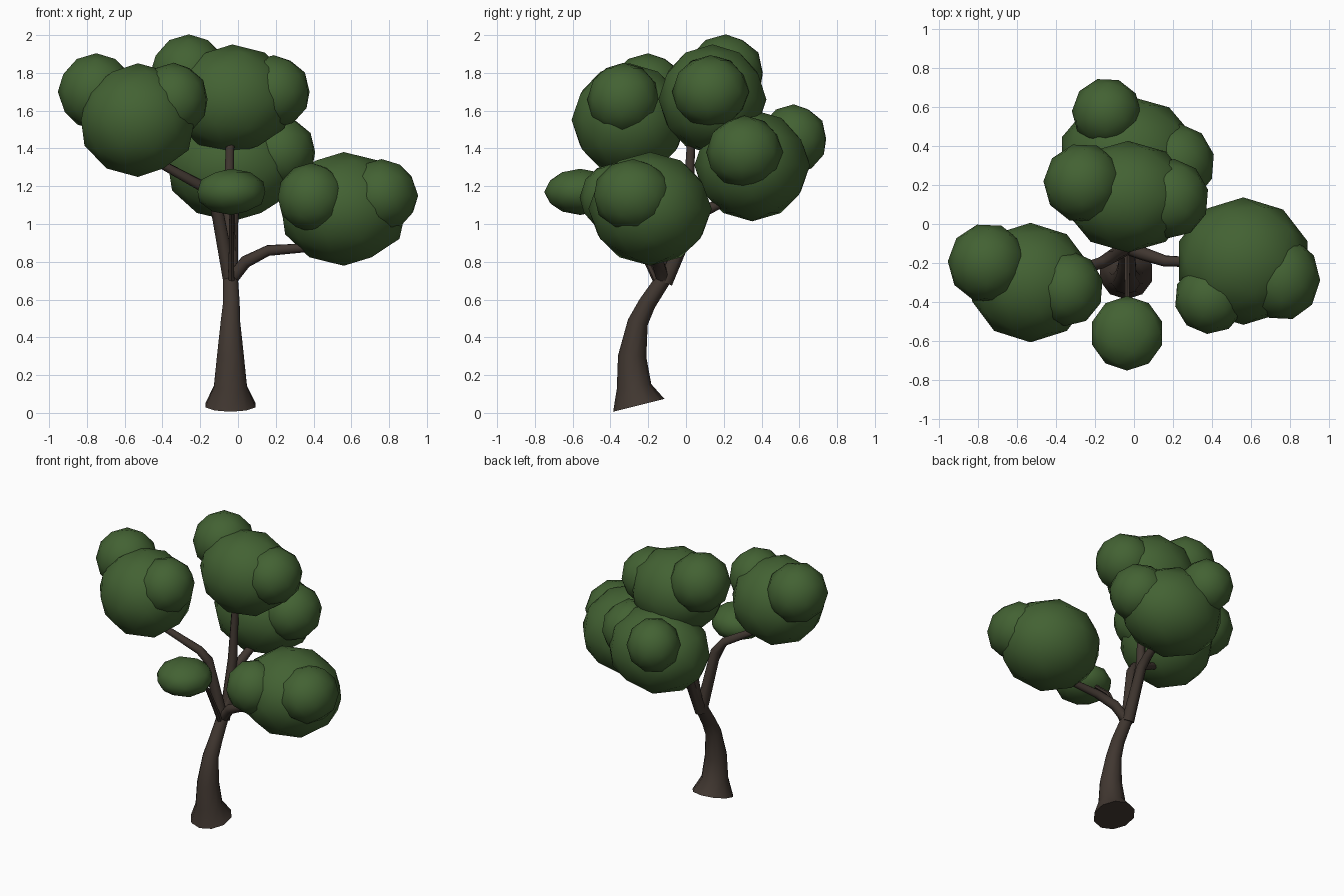
import bpy, bmesh, math
from mathutils import Vector, Matrix

if "Cube" in bpy.data.objects:
    bpy.data.objects.remove(bpy.data.objects["Cube"])


def material(name, rgb):
    m = bpy.data.materials.new(name)
    m.diffuse_color = (*rgb, 1)
    m.use_nodes = True
    m.node_tree.nodes["Principled BSDF"].inputs["Base Color"].default_value = m.diffuse_color
    return m


BARK = material("dark_bark", (0.052, 0.038, 0.030))
LEAF = material("leaf_green", (0.056, 0.122, 0.033))


def finish(bm, name, mat, angle):
    bmesh.ops.recalc_face_normals(bm, faces=bm.faces)
    me = bpy.data.meshes.new(name)
    bm.to_mesh(me)
    bm.free()
    me.materials.append(mat)
    ob = bpy.data.objects.new(name, me)
    bpy.context.collection.objects.link(ob)
    bpy.ops.object.select_all(action='DESELECT')
    ob.select_set(True)
    bpy.context.view_layer.objects.active = ob
    bpy.ops.object.shade_smooth_by_angle(angle=math.radians(angle))


def limb(name, path, sides=8):
    """Tapered tube through (x, y, z, radius) points."""
    bm = bmesh.new()
    pts = [Vector(p[:3]) for p in path]
    rings = []
    for i, p in enumerate(pts):
        a, b = pts[max(i - 1, 0)], pts[min(i + 1, len(pts) - 1)]
        q = Vector((0, 0, 1)).rotation_difference((b - a).normalized())
        ring = []
        for k in range(sides):
            t = 2 * math.pi * (k + 0.5) / sides
            ring.append(bm.verts.new(p + q @ Vector((math.cos(t), math.sin(t), 0)) * path[i][3]))
        rings.append(ring)
    for r, s in zip(rings, rings[1:]):
        for k in range(sides):
            j = (k + 1) % sides
            bm.faces.new((r[k], r[j], s[j], s[k]))
    bm.faces.new(rings[0])
    bm.faces.new(rings[-1])
    finish(bm, name, BARK, 50)


def foliage(name, lobes):
    """Cluster of low-poly balls given as (centre, radii)."""
    bm = bmesh.new()
    for i, (c, r) in enumerate(lobes):
        m = (Matrix.Translation(c) @ Matrix.Diagonal((*r, 1))
             @ Matrix.Rotation(i * 0.9, 4, 'Z'))
        bmesh.ops.create_icosphere(bm, subdivisions=2, radius=1.02, matrix=m)
    finish(bm, name, LEAF, 60)


# Trunk with flared, tilted foot
limb("trunk", [(-0.04, -0.25, 0.04, 0.14), (-0.04, -0.275, 0.14, 0.092),
               (-0.04, -0.285, 0.30, 0.075), (-0.04, -0.255, 0.48, 0.054),
               (-0.035, -0.205, 0.58, 0.046), (-0.04, -0.105, 0.73, 0.040)], 10)

# Branches
limb("right_branch", [(-0.04, -0.12, 0.70, 0.035), (0.04, -0.15, 0.80, 0.034),
                      (0.16, -0.19, 0.86, 0.030), (0.45, -0.20, 0.88, 0.022)])
limb("left_branch", [(-0.04, -0.12, 0.69, 0.040), (-0.12, -0.17, 1.12, 0.034),
                     (-0.17, -0.20, 1.19, 0.030), (-0.45, -0.28, 1.34, 0.022)])
limb("back_branch", [(-0.04, -0.11, 0.69, 0.042), (-0.03, 0.04, 1.03, 0.034),
                     (-0.02, 0.12, 1.08, 0.030), (0.0, 0.33, 1.18, 0.022)])
limb("top_branch", [(-0.04, -0.08, 0.75, 0.036), (-0.05, 0.01, 1.08, 0.032),
                    (-0.04, 0.03, 1.50, 0.022)])
limb("front_twig", [(-0.035, -0.13, 0.64, 0.018), (-0.035, -0.20, 0.79, 0.017),
                    (-0.035, -0.30, 0.98, 0.014), (-0.035, -0.46, 1.12, 0.011)], 6)

# Leaf clusters
foliage("right_foliage", [((0.56, -0.19, 1.08), (0.34, 0.32, 0.295)),
                          ((0.76, -0.28, 1.15), (0.19, 0.21, 0.19)),
                          ((0.39, -0.38, 1.14), (0.18, 0.18, 0.18))])
foliage("left_foliage", [((-0.53, -0.30, 1.55), (0.31, 0.30, 0.295)),
                         ((-0.75, -0.20, 1.70), (0.20, 0.20, 0.20)),
                         ((-0.34, -0.33, 1.66), (0.18, 0.19, 0.19))])
foliage("top_foliage", [((-0.03, 0.14, 1.66), (0.32, 0.28, 0.285)),
                        ((-0.26, 0.21, 1.80), (0.20, 0.20, 0.20)),
                        ((0.19, 0.13, 1.70), (0.19, 0.20, 0.19))])
foliage("back_foliage", [((-0.03, 0.35, 1.31), (0.35, 0.30, 0.29)),
                         ((-0.14, 0.57, 1.45), (0.175, 0.175, 0.18)),
                         ((0.22, 0.31, 1.38), (0.19, 0.20, 0.19))])
foliage("front_foliage", [((-0.035, -0.56, 1.17), (0.185, 0.187, 0.12))])
